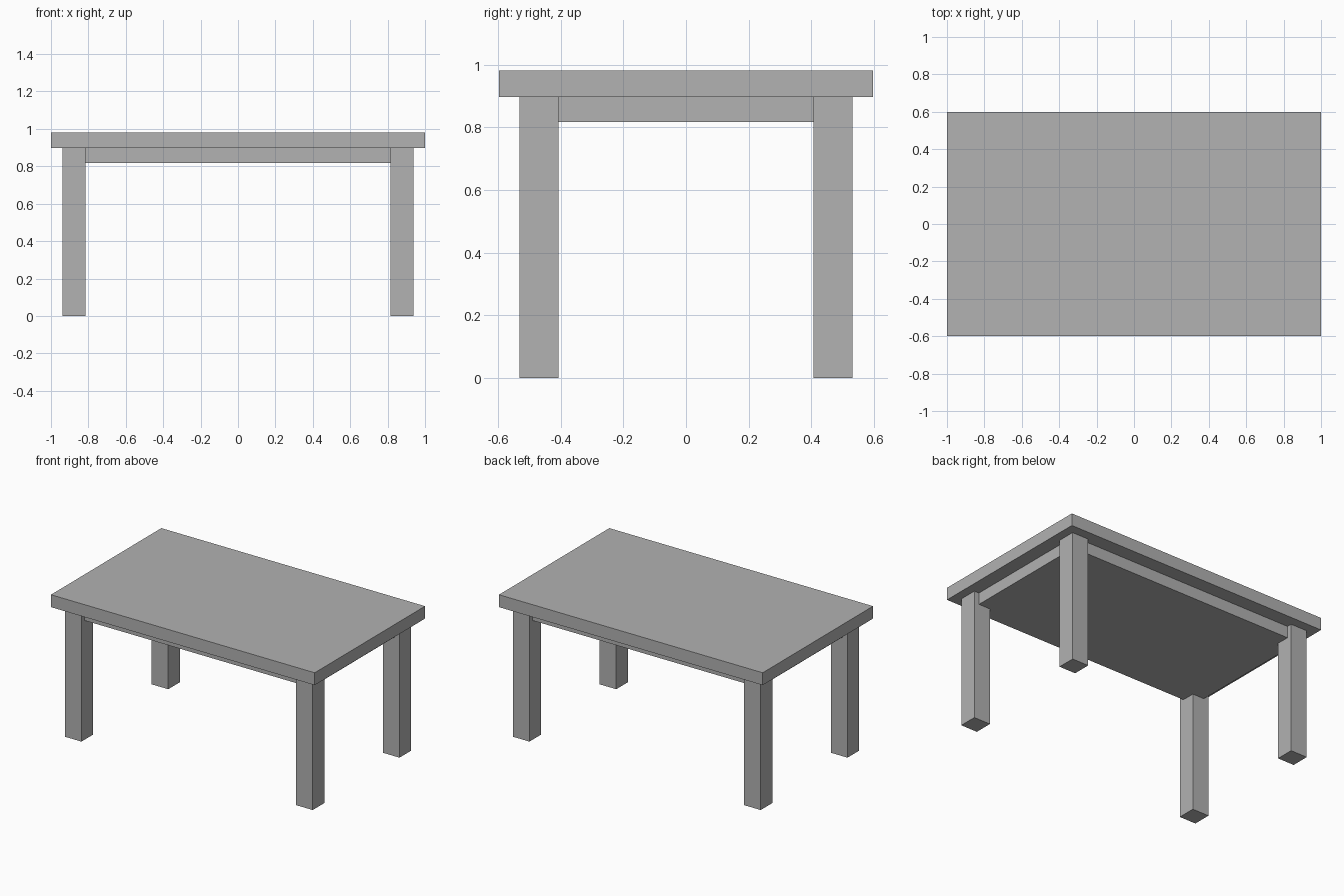
import bpy

# Remove the default cube
cube = bpy.data.objects.get("Cube")
if cube:
    bpy.data.objects.remove(cube, do_unlink=True)

# Single flat grey
grey = bpy.data.materials.new("plain_grey")
grey.use_nodes = True
colour = (0.445, 0.445, 0.445, 1)
grey.diffuse_color = colour
grey.node_tree.nodes["Principled BSDF"].inputs["Base Color"].default_value = colour

TOP, UNDERSIDE, APRON_BOTTOM = 0.982, 0.897, 0.817
LEG = 0.125


def box(name, x, y, width, depth, z_low, z_high):
    """Axis-aligned block centred on x, y between two heights."""
    bpy.ops.mesh.primitive_cube_add(size=1, location=(x, y, (z_low + z_high) / 2))
    obj = bpy.context.object
    obj.name = name
    obj.scale = (width, depth, z_high - z_low)
    bpy.ops.object.transform_apply(location=False, rotation=False, scale=True)
    obj.data.materials.append(grey)
    return obj


# Table top and the recessed block beneath it
box("table_top", 0, 0, 2.0, 1.195, UNDERSIDE, TOP)
box("apron", 0, 0, 1.806, 0.996, APRON_BOTTOM, UNDERSIDE)

# Four square legs
for x_side, x_name in ((-1, "right"), (1, "left")):
    for y_side, y_name in ((-1, "front"), (1, "back")):
        box(f"{y_name}_{x_name}_leg", x_side * 0.877, y_side * 0.47,
            LEG, LEG, 0, UNDERSIDE)
